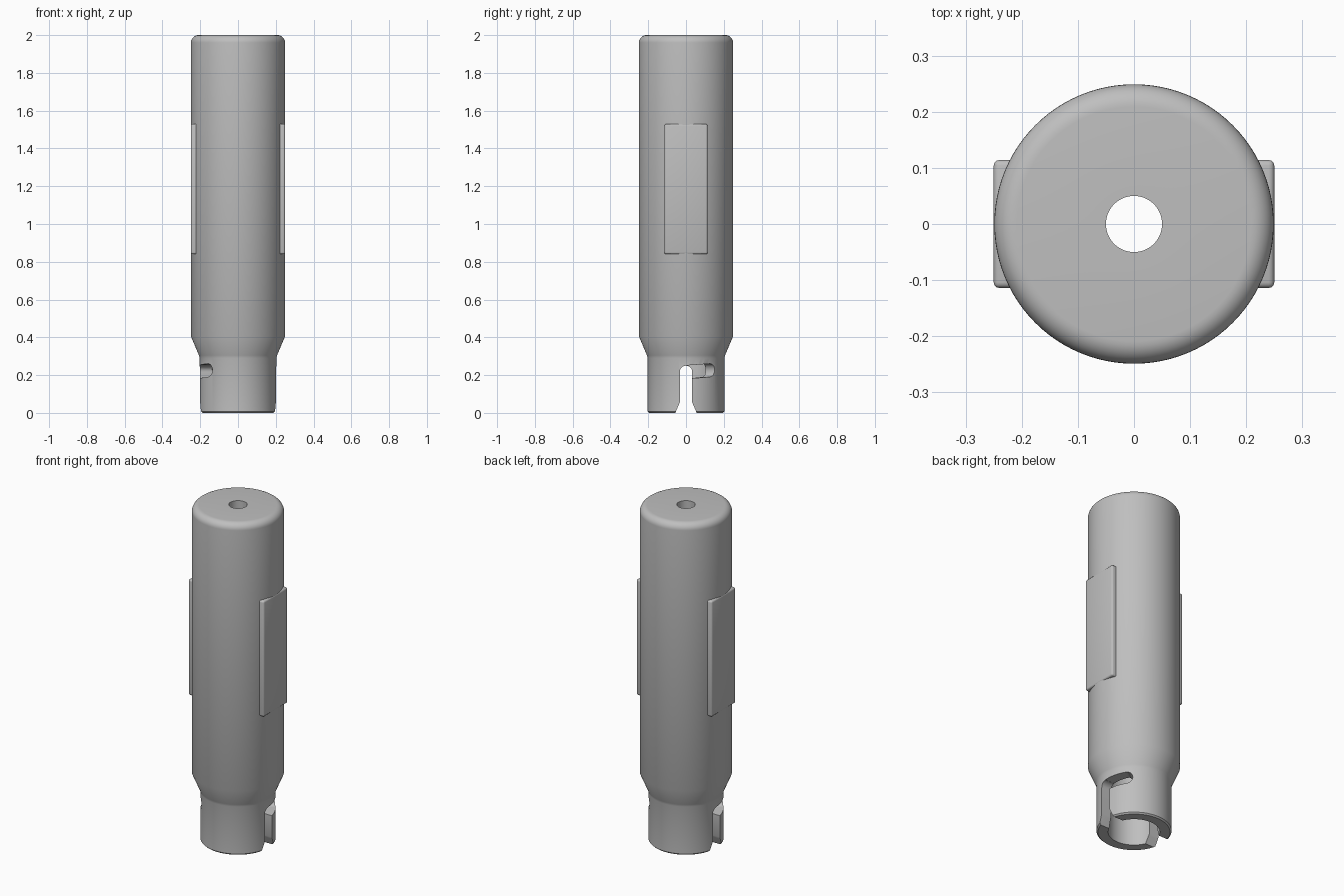
import bpy, bmesh
from math import sin, cos, pi, sqrt, radians

cube = bpy.data.objects.get("Cube")
if cube:
    bpy.data.objects.remove(cube, do_unlink=True)

grey = bpy.data.materials.new("satin_grey")
grey.use_nodes = True
colour = (0.52, 0.52, 0.52, 1)
grey.diffuse_color = colour
grey.node_tree.nodes["Principled BSDF"].inputs["Base Color"].default_value = colour


def build(name, verts, faces):
    mesh = bpy.data.meshes.new(name)
    mesh.from_pydata(verts, [], faces)
    bm = bmesh.new()
    bm.from_mesh(mesh)
    bmesh.ops.recalc_face_normals(bm, faces=bm.faces)
    bm.to_mesh(mesh)
    bm.free()
    mesh.materials.append(grey)
    obj = bpy.data.objects.new(name, mesh)
    bpy.context.collection.objects.link(obj)
    return obj


def loop_strip(rings, size, closed):
    """Quads joining successive rings of equal size."""
    n = len(rings) if closed else len(rings) - 1
    total = len(rings)
    return [(i * size + j, i * size + (j + 1) % size,
             (i + 1) % total * size + (j + 1) % size, (i + 1) % total * size + j)
            for i in range(n) for j in range(size)]


def lathe(name, profile, steps=96):
    rings = [[(r * cos(a), r * sin(a), z) for r, z in profile]
             for a in (2 * pi * i / steps for i in range(steps))]
    return build(name, sum(rings, []), loop_strip(rings, len(profile), True))


def prism_x(name, outline, half):
    rings = [[(x, y, z) for y, z in outline] for x in (-half, half)]
    n = len(outline)
    caps = [tuple(range(n)), tuple(range(n, 2 * n))]
    return build(name, sum(rings, []), loop_strip(rings, n, False) + caps)


def locking_branch(name, turn):
    """Curved, slightly rising slot with a round end."""
    r, half, end = 0.2, 0.035, 0.168
    centre = end - half
    stations = [centre * i / 10 for i in range(10)]
    stations += [centre + half * sin(radians(a)) for a in range(0, 89, 8)]
    rings = []
    for s in stations:
        h = sqrt(half ** 2 - max(0, s - centre) ** 2)
        mid, a = 0.216 + 0.07 * s, s / r + turn
        rings.append([(d * cos(a), d * sin(a), mid + v)
                      for d, v in ((0.1, -h), (0.3, -h), (0.3, h), (0.1, h))])
    last = 4 * (len(rings) - 1)
    caps = [(0, 1, 2, 3), tuple(range(last, last + 4))]
    return build(name, sum(rings, []), loop_strip(rings, 4, False) + caps)


def activate(obj):
    bpy.ops.object.select_all(action="DESELECT")
    obj.select_set(True)
    bpy.context.view_layer.objects.active = obj


def apply_all(obj):
    activate(obj)
    for mod in list(obj.modifiers):
        bpy.ops.object.modifier_apply(modifier=mod.name)
    bpy.ops.object.shade_smooth_by_angle(angle=radians(30))


# Hollow body: neck, taper, barrel, rounded top, then the axial hole and bore
R, fillet = 0.249, 0.04
rim = [(R - fillet + fillet * cos(a), 2 - fillet + fillet * sin(a))
       for a in (pi / 2 * i / 8 for i in range(9))]
profile = [(0.195, 0), (0.203, 0.008), (0.203, 0.29), (0.207, 0.305), (R, 0.405)]
profile += rim + [(0.05, 2), (0.05, 0.45), (0.14, 0.45), (0.14, 0)]
body = lathe("body", profile)

# Bayonet entry slot with flared mouth and round top
w, top = 0.033, 0.25
arch = [(w * cos(a), top - w + w * sin(a)) for a in (pi * i / 12 for i in range(13))]
slot = prism_x("entry_slot_cutter",
               [(-0.061, -0.01), (0.061, -0.01), (w, 0.055)] + arch + [(-w, 0.055)], 0.4)
cutters = [slot] + [locking_branch("branch_cutter", t) for t in (0, pi)]
for cutter in cutters:
    mod = body.modifiers.new("cut", "BOOLEAN")
    mod.operation, mod.solver, mod.object = "DIFFERENCE", "EXACT", cutter
    cutter.hide_render = True
apply_all(body)
for cutter in cutters:
    bpy.data.objects.remove(cutter, do_unlink=True)

# Flat pads on both sides
for side, name in ((1, "left_pad"), (-1, "right_pad")):
    pad = prism_x(name, [(-0.114, 0.84), (0.114, 0.84), (0.114, 1.53), (-0.114, 1.53)], 0.03)
    pad.location.x = side * 0.22
    bevel = pad.modifiers.new("soft_edges", "BEVEL")
    bevel.width, bevel.segments = 0.01, 3
    apply_all(pad)
